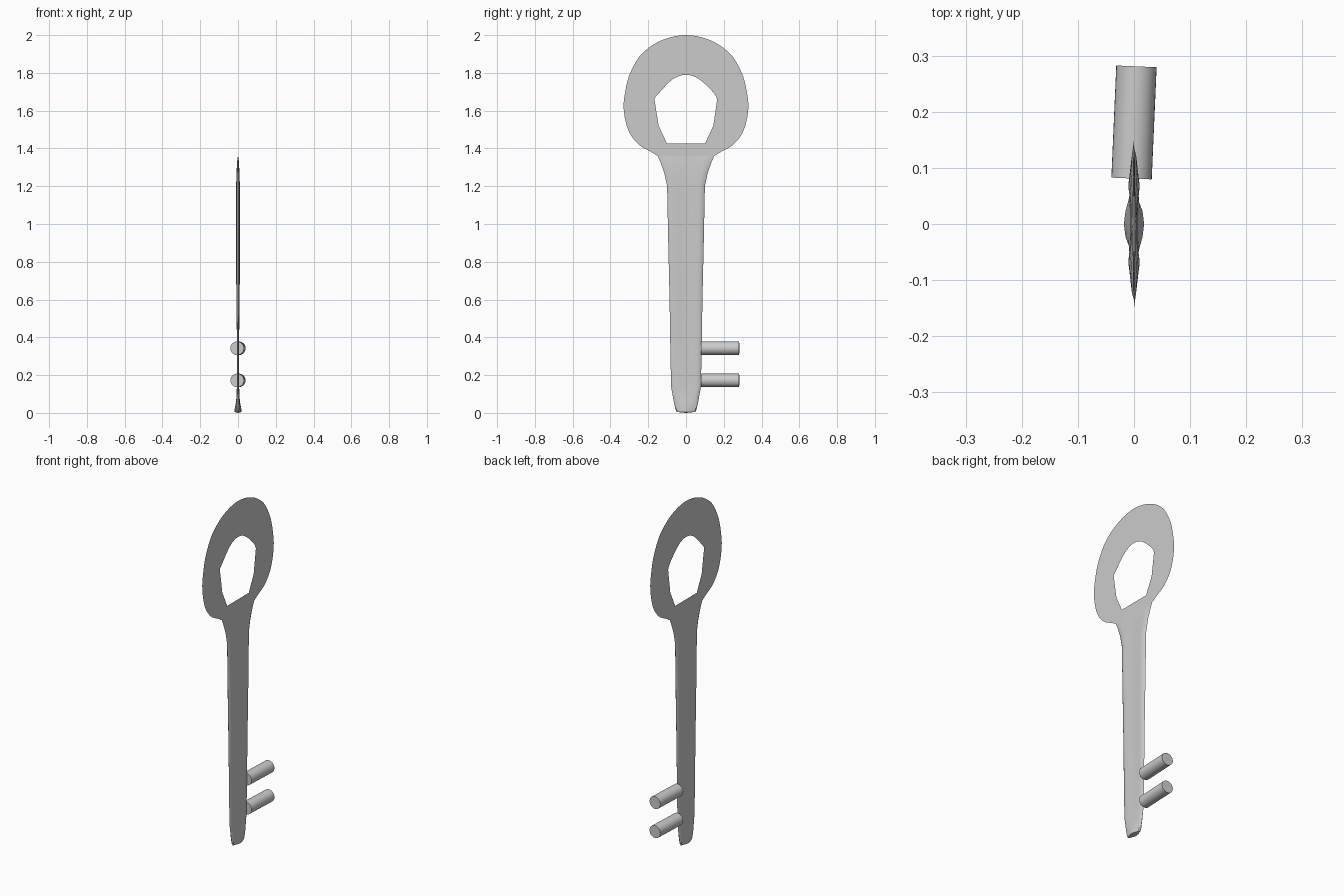
import bpy, bmesh, math
from mathutils import Vector

if "Cube" in bpy.data.objects:
    bpy.data.objects.remove(bpy.data.objects["Cube"])


def finish(name, bm):
    mesh = bpy.data.meshes.new(name)
    bm.to_mesh(mesh)
    bm.free()
    ob = bpy.data.objects.new(name, mesh)
    bpy.context.collection.objects.link(ob)
    bpy.ops.object.select_all(action='DESELECT')
    ob.select_set(True)
    bpy.context.view_layer.objects.active = ob
    bpy.ops.object.shade_smooth_by_angle(angle=math.radians(35))
    return ob


def smooth(pts, n=5):
    """Catmull-Rom curve through an open list of points."""
    v = [Vector(p) for p in pts]
    v = [2 * v[0] - v[1]] + v + [2 * v[-1] - v[-2]]
    out = []
    for a, b, c, d in zip(v, v[1:], v[2:], v[3:]):
        for i in range(n):
            t = i / n
            out.append(0.5 * (2 * b + (c - a) * t + (2 * a - 5 * b + 4 * c - d) * t * t
                              + (3 * b - a - 3 * c + d) * t ** 3))
    return out + [v[-2]]


def add_loop(bm, pts):
    vs = [bm.verts.new((0, y, z)) for y, z in pts]
    return [bm.edges.new((a, b)) for a, b in zip(vs, vs[1:] + vs[:1])]


# Flat bow (handle plate) with a roughly pentagonal hole
half = [(-0.33, 1.61), (-0.32, 1.71), (-0.295, 1.80), (-0.235, 1.90), (-0.13, 1.972), (0, 2.0)]
lower = [(-0.15, 1.36), (-0.185, 1.382), (-0.25, 1.42), (-0.305, 1.495)]
left = lower + half
outer = smooth(left + [(-y, z) for y, z in reversed(left[:-1])])
arch = smooth([(-0.168, 1.665), (-0.09, 1.75), (-0.045, 1.78), (0, 1.79),
               (0.05, 1.778), (0.10, 1.742), (0.15, 1.69), (0.165, 1.66)], 3)
hole = [(-0.10, 1.425), (-0.145, 1.52)] + arch + [(0.145, 1.52), (0.10, 1.425)]
bm = bmesh.new()
edges = add_loop(bm, outer) + add_loop(bm, hole)
bmesh.ops.triangle_fill(bm, use_beauty=True, edges=edges, normal=(1, 0, 0))
finish("bow_plate", bm)

# Thin fluted shaft: z, half width, rail thickness, core thickness
rows = [(1.36, 0.15, 0.0005, 0.0005), (1.33, 0.136, 0.005, 0.003), (1.27, 0.115, 0.008, 0.005),
        (1.2, 0.1, 0.01, 0.006), (0.9, 0.094, 0.01, 0.005), (0.6, 0.087, 0.009, 0.004),
        (0.4, 0.084, 0.006, 0.003), (0.14, 0.079, 0.006, 0.005), (0.06, 0.065, 0.009, 0.010),
        (0.02, 0.056, 0.009, 0.018), (0.005, 0.05, 0.007, 0.018)]
# across the width: position, rail weight, core weight
section = [(-1, 0, 0), (-0.9, 0.75, 0), (-0.7, 1, 0), (-0.4, 0.3, 0.7), (0, 0, 1),
           (0.4, 0.3, 0.7), (0.7, 1, 0), (0.9, 0.75, 0), (1, 0, 0)]
bm = bmesh.new()
rings = []
for z, w, rail, core in rows:
    front = [(r * rail + c * core, t * w, z) for t, r, c in section]
    back = [(-x, y, z) for x, y, z in reversed(front[1:-1])]
    rings.append([bm.verts.new(p) for p in front + back])
for a, b in zip(rings, rings[1:]):
    for i in range(len(a)):
        j = (i + 1) % len(a)
        bm.faces.new((a[i], a[j], b[j], b[i]))
# slightly domed tip
tip = bm.verts.new((0, 0, 0))
last = rings[-1]
for i in range(len(last)):
    bm.faces.new((last[i], last[(i + 1) % len(last)], tip))
bmesh.ops.recalc_face_normals(bm, faces=bm.faces)
finish("shaft", bm)

# Two round pegs forming the bit, turned slightly about z
for name, z in (("lower_peg", 0.172), ("upper_peg", 0.342)):
    bpy.ops.mesh.primitive_cylinder_add(vertices=32, radius=0.036, depth=0.2,
                                        location=(0, 0.181, z),
                                        rotation=(math.radians(90), 0, math.radians(-2.5)))
    bpy.context.object.name = name
    bpy.ops.object.shade_smooth_by_angle(angle=math.radians(35))
